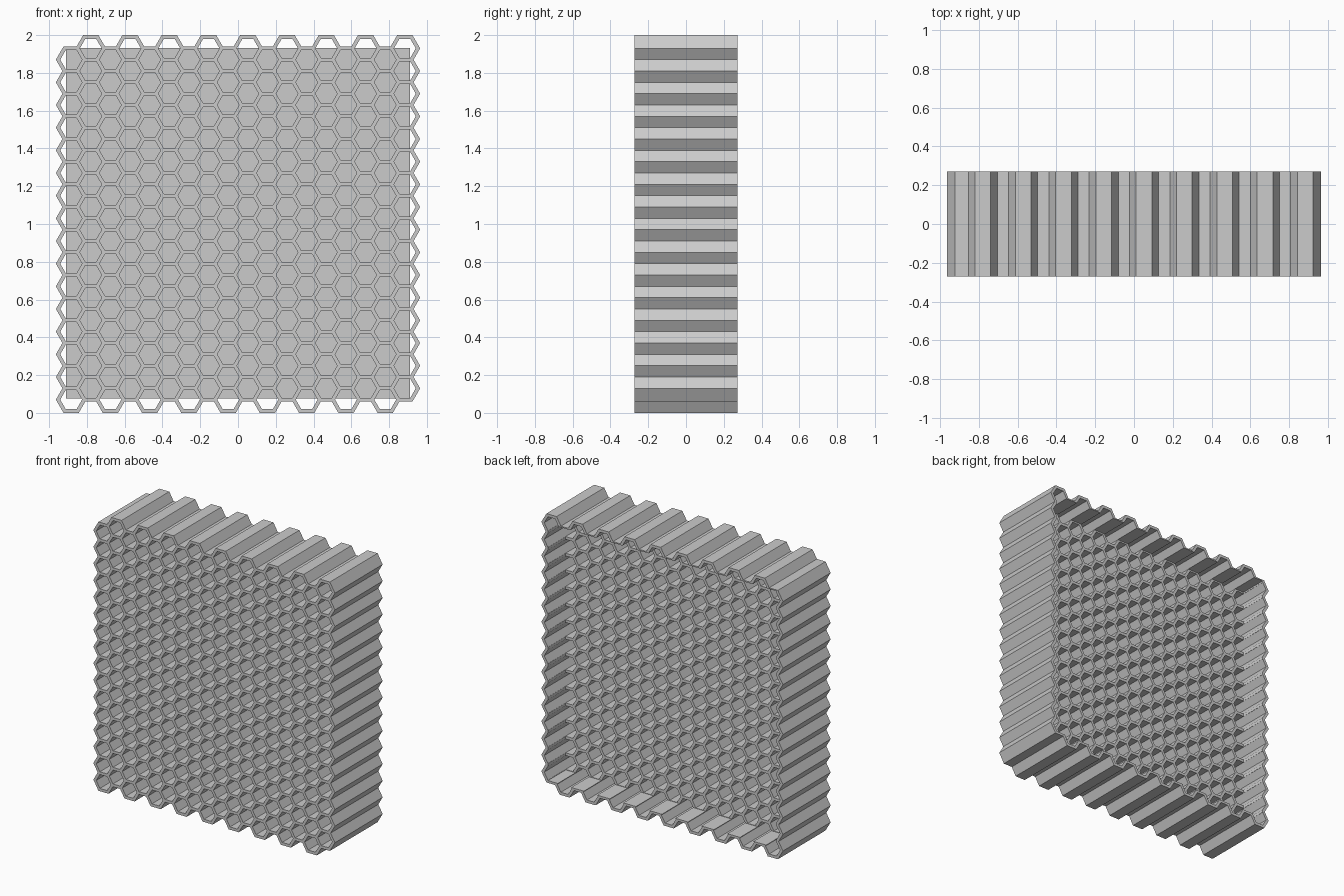
import bpy
import bmesh
import math
from mathutils import Vector

old = bpy.data.objects.get("Cube")
if old:
    bpy.data.objects.remove(old)

PITCH, WALL = 0.12, 0.02            # cell spacing and wall thickness
COLS, ROWS = 18, 16
FRONT, BACK, POCKET = -0.272, 0.272, 0.07
SIDE, LOW, HIGH = 0.911, 0.077, 1.931   # rectangle of the rear pocket
STEP = PITCH * math.sqrt(3) / 2

grey = bpy.data.materials.new("light grey")
grey.use_nodes = True
colour = (0.6, 0.6, 0.6, 1)
grey.diffuse_color = colour
grey.node_tree.nodes["Principled BSDF"].inputs["Base Color"].default_value = colour


def finish(bm, name):
    bmesh.ops.recalc_face_normals(bm, faces=bm.faces)
    mesh = bpy.data.meshes.new(name)
    bm.to_mesh(mesh)
    bm.free()
    mesh.materials.append(grey)
    obj = bpy.data.objects.new(name, mesh)
    bpy.context.collection.objects.link(obj)
    return obj


def add_cell(bm, cx, cz, y0, y1):
    """One open hexagonal tube running front to back."""
    loops = []
    for apothem in (PITCH - WALL, PITCH + WALL):
        r = apothem / math.sqrt(3)
        for y in (y0, y1):
            loops.append([bm.verts.new((cx + r * math.cos(k * math.pi / 3), y,
                                        cz + r * math.sin(k * math.pi / 3)))
                          for k in range(6)])
    in0, in1, out0, out1 = loops
    for a, b in ((in0, in1), (in1, out1), (out1, out0), (out0, in0)):
        for k in range(6):
            n = (k + 1) % 6
            bm.faces.new((a[k], a[n], b[n], b[k]))


def honeycomb(y0, y1, keep=lambda c, r: True):
    bm = bmesh.new()
    for c in range(COLS):
        for r in range(ROWS):
            if keep(c, r):
                cx = (c - (COLS - 1) / 2) * STEP
                cz = (PITCH + WALL) / 2 + (r + (c % 2) / 2) * PITCH
                add_cell(bm, cx, cz, y0, y1)
    return bm


# Main field of cells, ending at the floor of the rear pocket
finish(honeycomb(FRONT, POCKET), "cell_field")

# Full-depth rim: the outer cells trimmed flat where the pocket begins
rims = {
    "right_rim": ((-SIDE, 0, 0), (1, 0, 0), lambda c, r: c == 0),
    "left_rim": ((SIDE, 0, 0), (-1, 0, 0), lambda c, r: c == COLS - 1),
    "bottom_rim": ((0, 0, LOW), (0, 0, 1), lambda c, r: r == 0),
    "top_rim": ((0, 0, HIGH), (0, 0, -1), lambda c, r: r == ROWS - 1),
}
for name, (point, normal, keep) in rims.items():
    bm = honeycomb(FRONT, BACK, keep)
    bmesh.ops.bisect_plane(bm, geom=bm.verts[:] + bm.edges[:] + bm.faces[:],
                           plane_co=Vector(point), plane_no=Vector(normal),
                           clear_outer=True)
    open_edges = [e for e in bm.edges if e.is_boundary]
    bmesh.ops.holes_fill(bm, edges=open_edges, sides=0)
    finish(bm, name)

# Thin plate closing the cells halfway along their length
bm = bmesh.new()
bmesh.ops.create_cube(bm, size=1)
bmesh.ops.scale(bm, vec=(2 * SIDE, 0.04, HIGH - LOW), verts=bm.verts)
bmesh.ops.translate(bm, vec=(0, (FRONT + POCKET) / 2, (LOW + HIGH) / 2), verts=bm.verts)
finish(bm, "middle_plate")
